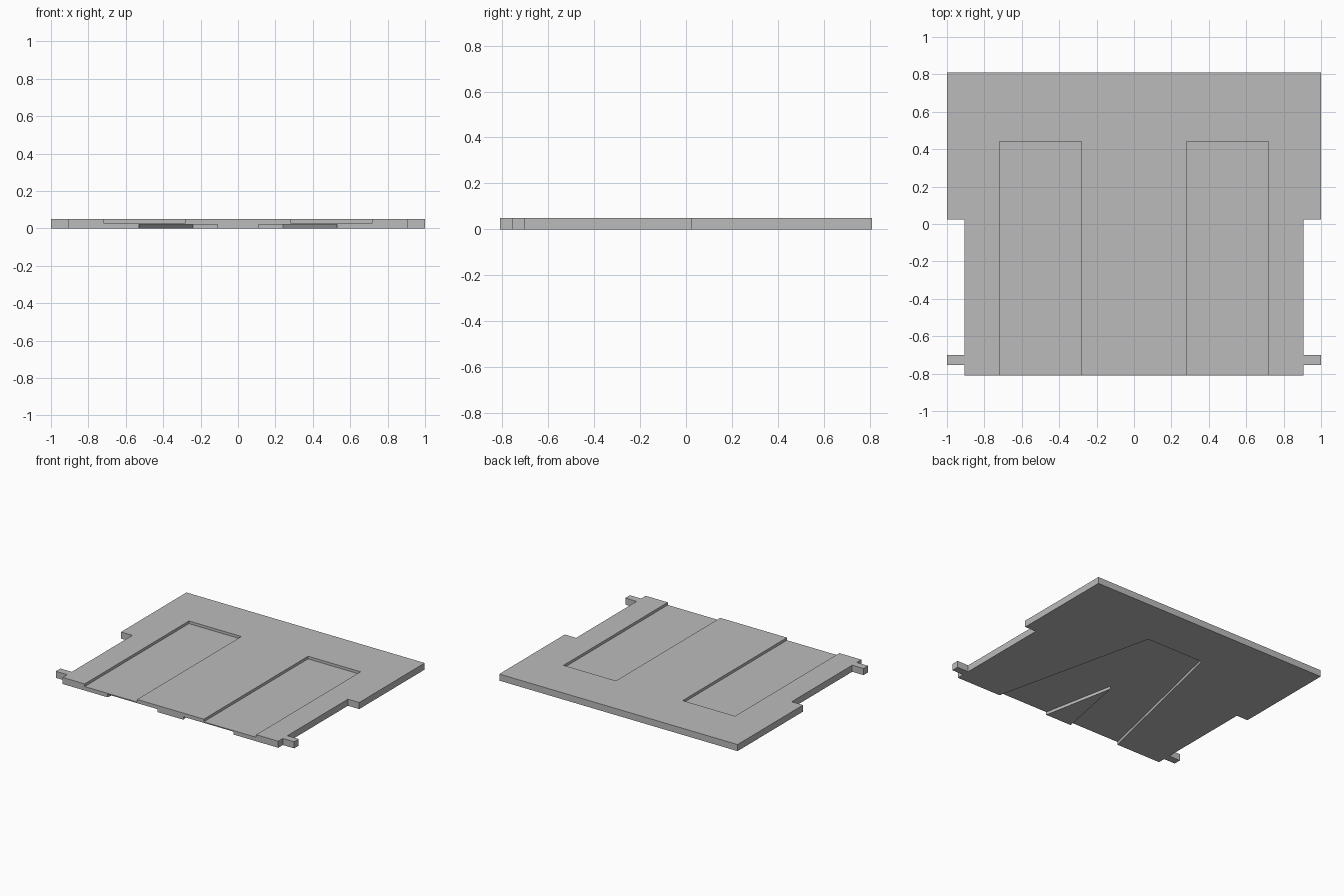
import bpy
import bmesh

if "Cube" in bpy.data.objects:
    bpy.data.objects.remove(bpy.data.objects["Cube"], do_unlink=True)

THICK = 0.05
FRONT, BACK = -0.81, 0.81
PAST = FRONT - 0.1  # cutters run out past the front edge

grey = bpy.data.materials.new("plain grey")
grey.use_nodes = True
colour = (0.5, 0.5, 0.5, 1)
grey.diffuse_color = colour
grey.node_tree.nodes["Principled BSDF"].inputs["Base Color"].default_value = colour


def mirrored(half):
    """Close a right-hand outline by mirroring it across x = 0."""
    return half + [(-x, y) for x, y in reversed(half) if x]


def prism(name, outline, z0, z1):
    """Extrude a flat outline from z0 to z1."""
    bm = bmesh.new()
    face = bm.faces.new([bm.verts.new((x, y, z0)) for x, y in outline])
    grown = bmesh.ops.extrude_face_region(bm, geom=[face])["geom"]
    top = [v for v in grown if isinstance(v, bmesh.types.BMVert)]
    bmesh.ops.translate(bm, verts=top, vec=(0, 0, z1 - z0))
    bmesh.ops.recalc_face_normals(bm, faces=bm.faces)
    mesh = bpy.data.meshes.new(name)
    bm.to_mesh(mesh)
    bm.free()
    mesh.materials.append(grey)
    obj = bpy.data.objects.new(name, mesh)
    bpy.context.collection.objects.link(obj)
    return obj


def cut(target, cutter):
    """Subtract a cutter, then discard it."""
    cutter.hide_render = True
    mod = target.modifiers.new("cut", "BOOLEAN")
    mod.operation = "DIFFERENCE"
    mod.solver = "EXACT"
    mod.object = cutter
    bpy.context.view_layer.objects.active = target
    bpy.ops.object.modifier_apply(modifier=mod.name)
    bpy.data.objects.remove(cutter, do_unlink=True)


# Plate with wide back, narrow front and a small tab on each side
side = 0.905
plate = prism("base_plate", mirrored([
    (side, FRONT), (side, -0.755), (1, -0.755), (1, -0.70),
    (side, -0.70), (side, 0.025), (1, 0.025), (1, BACK)]), 0, THICK)

# Two open-ended pockets in the top
for s in (-1, 1):
    a, b = 0.28 * s, 0.72 * s
    cut(plate, prism("pocket_cutter", [(a, PAST), (b, PAST), (b, 0.44), (a, 0.44)],
                     0.03, THICK + 0.1))

# Tapered recess underneath, leaving a triangular island at the front
cut(plate, prism("recess_cutter", mirrored([
    (0, -0.25), (0.11, FRONT), (0.11, PAST), (0.53, PAST), (0.53, FRONT),
    (0.24, 0.44)]), -0.1, 0.022))
